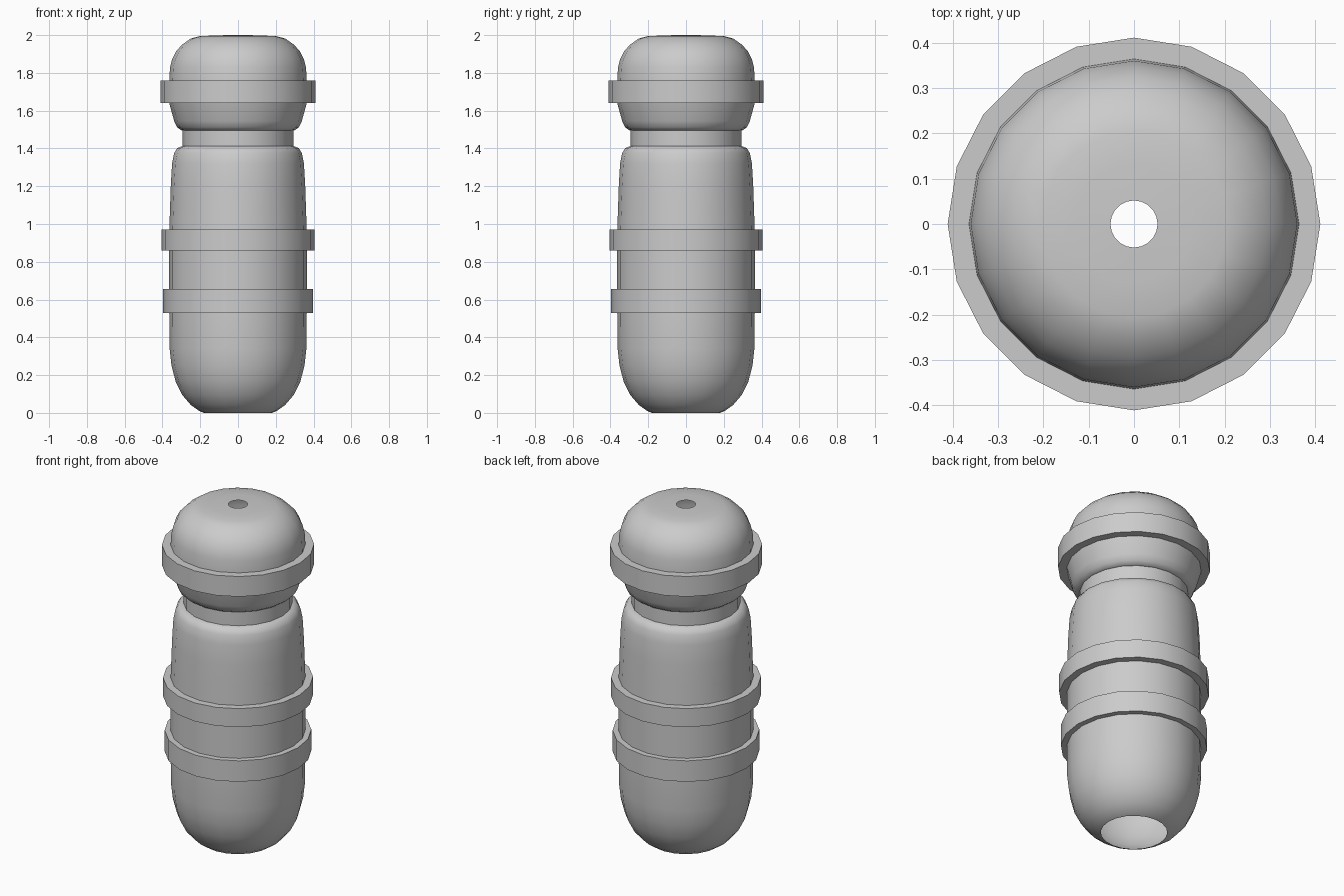
import bpy, bmesh, math
from mathutils import Matrix

if "Cube" in bpy.data.objects:
    bpy.data.objects.remove(bpy.data.objects["Cube"])

SIDES = 20


def lathe(name, profile):
    """Revolve an (r, z) profile, listed bottom to top, about z."""
    bm = bmesh.new()
    rows = []
    for r, z in profile:
        rows.append([bm.verts.new((r * math.cos(2 * math.pi * i / SIDES),
                                   r * math.sin(2 * math.pi * i / SIDES), z))
                     for i in range(SIDES)])
    for low, high in zip(rows, rows[1:]):
        for i in range(SIDES):
            j = (i + 1) % SIDES
            bm.faces.new((low[i], low[j], high[j], high[i]))
    mesh = bpy.data.meshes.new(name)
    bm.to_mesh(mesh)
    bm.free()
    obj = bpy.data.objects.new(name, mesh)
    bpy.context.collection.objects.link(obj)
    bpy.ops.object.select_all(action='DESELECT')
    obj.select_set(True)
    bpy.context.view_layer.objects.active = obj
    bpy.ops.object.shade_smooth_by_angle(angle=math.radians(42))
    return obj


def band(body_r, ring_r, z0, z1):
    """Profile points of a square-edged raised band."""
    return [(body_r, z0), (ring_r, z0), (ring_r, z1), (body_r, z1)]


# Rounded base, open underneath
base = [(0.18, 0.0), (0.205, 0.01), (0.25, 0.042), (0.295, 0.095),
        (0.33, 0.165), (0.352, 0.25), (0.362, 0.34)]
# Shoulder and narrow neck
shoulder = [(0.36, 1.08), (0.356, 1.2), (0.349, 1.32), (0.338, 1.375),
            (0.322, 1.402), (0.296, 1.412)]
neck = [(0.293, 1.412), (0.293, 1.495)]
# Flared underside of the head
flare = [(0.302, 1.497), (0.322, 1.512), (0.338, 1.545)]
# Dome with small hole at the top
dome = [(0.36, 1.83), (0.348, 1.875), (0.326, 1.917), (0.295, 1.95),
        (0.25, 1.982), (0.205, 1.994), (0.13, 1.998), (0.052, 2.0)]

# Hollow one-piece shell
lathe("capsule_shell",
      base + band(0.364, 0.396, 0.53, 0.655)
      + band(0.364, 0.405, 0.86, 0.97)
      + shoulder + neck + flare
      + band(0.364, 0.411, 1.64, 1.76) + dome)
